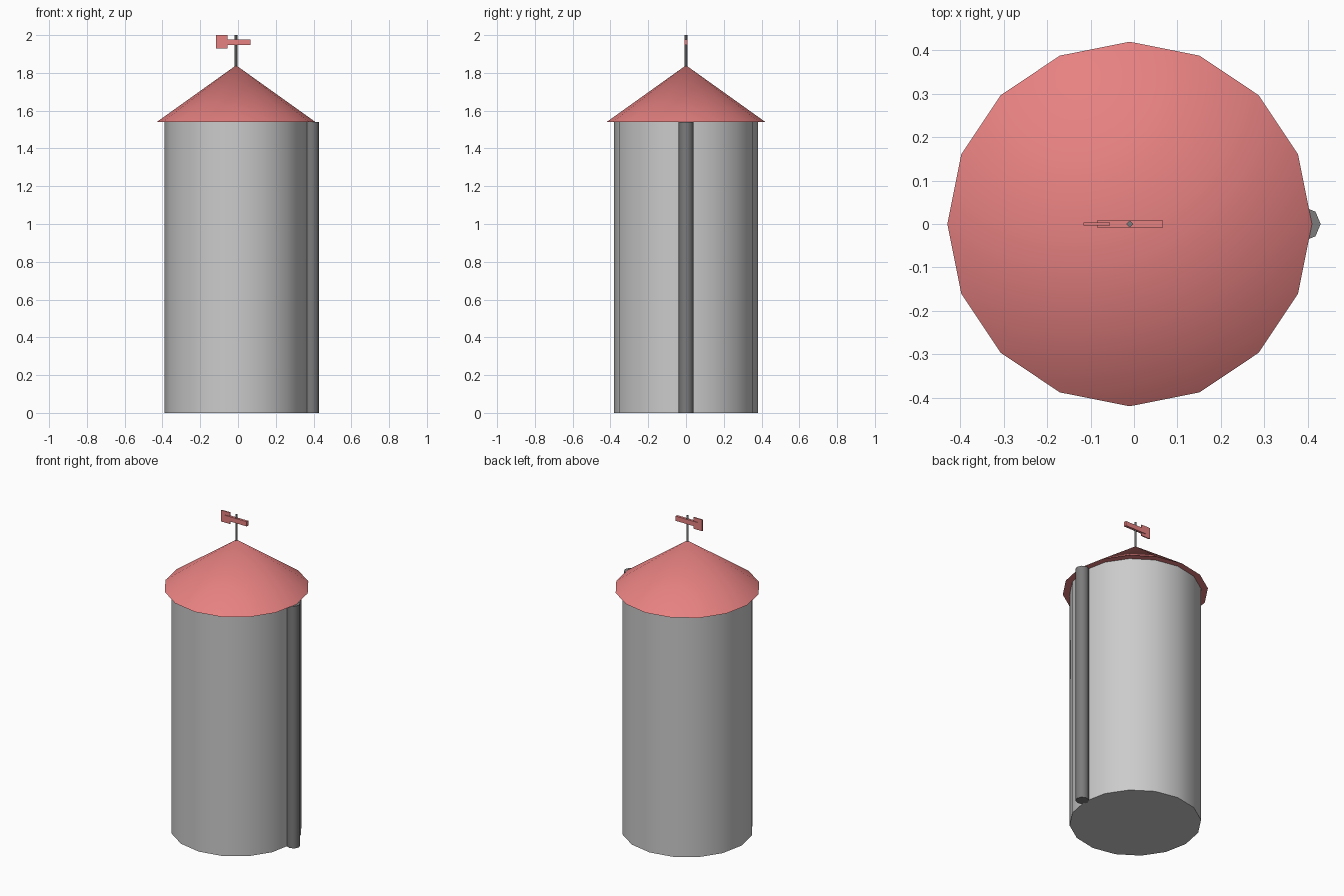
import bpy, math

if "Cube" in bpy.data.objects:
    bpy.data.objects.remove(bpy.data.objects["Cube"])

CX = -0.01  # tower axis


def material(name, rgb):
    m = bpy.data.materials.new(name)
    m.diffuse_color = (*rgb, 1)
    m.use_nodes = True
    m.node_tree.nodes["Principled BSDF"].inputs["Base Color"].default_value = m.diffuse_color
    return m


red = material("red_paint", (0.8, 0.22, 0.22))
dark = material("dark_metal", (0.2, 0.2, 0.2))


def drum(name, sides, r1, r2, z0, z1, x=CX, mat=None, smooth=True):
    """Vertical prism or cone with a corner on +x."""
    bpy.ops.mesh.primitive_cone_add(vertices=sides, radius1=r1, radius2=r2,
                                    depth=z1 - z0, location=(x, 0, (z0 + z1) / 2))
    ob = bpy.context.object
    ob.name = name
    if mat:
        ob.data.materials.append(mat)
    if smooth:
        bpy.ops.object.shade_smooth_by_angle(angle=math.radians(50))
    return ob


def box(name, x0, x1, thick, z0, z1, mat):
    bpy.ops.mesh.primitive_cube_add(size=1, location=((x0 + x1) / 2, 0, (z0 + z1) / 2))
    ob = bpy.context.object
    ob.name = name
    ob.scale = (x1 - x0, thick, z1 - z0)
    bpy.ops.object.transform_apply(location=False, rotation=False, scale=True)
    ob.data.materials.append(mat)
    return ob


# Tower and roof
drum("tower_body", 16, 0.38, 0.38, 0, 1.54)
drum("roof", 16, 0.42, 0, 1.54, 1.84, mat=red)

# Drain pipe half sunk into the wall
drum("drain_pipe", 8, 0.04, 0.04, 0, 1.54, x=0.39, mat=dark)

# Weather vane
drum("vane_pole", 4, 0.008, 0.008, 1.82, 2.0, mat=dark, smooth=False)
box("vane_arm", -0.085, 0.067, 0.016, 1.947, 1.977, red)
box("vane_tail", -0.116, -0.055, 0.007, 1.928, 2.0, red)
